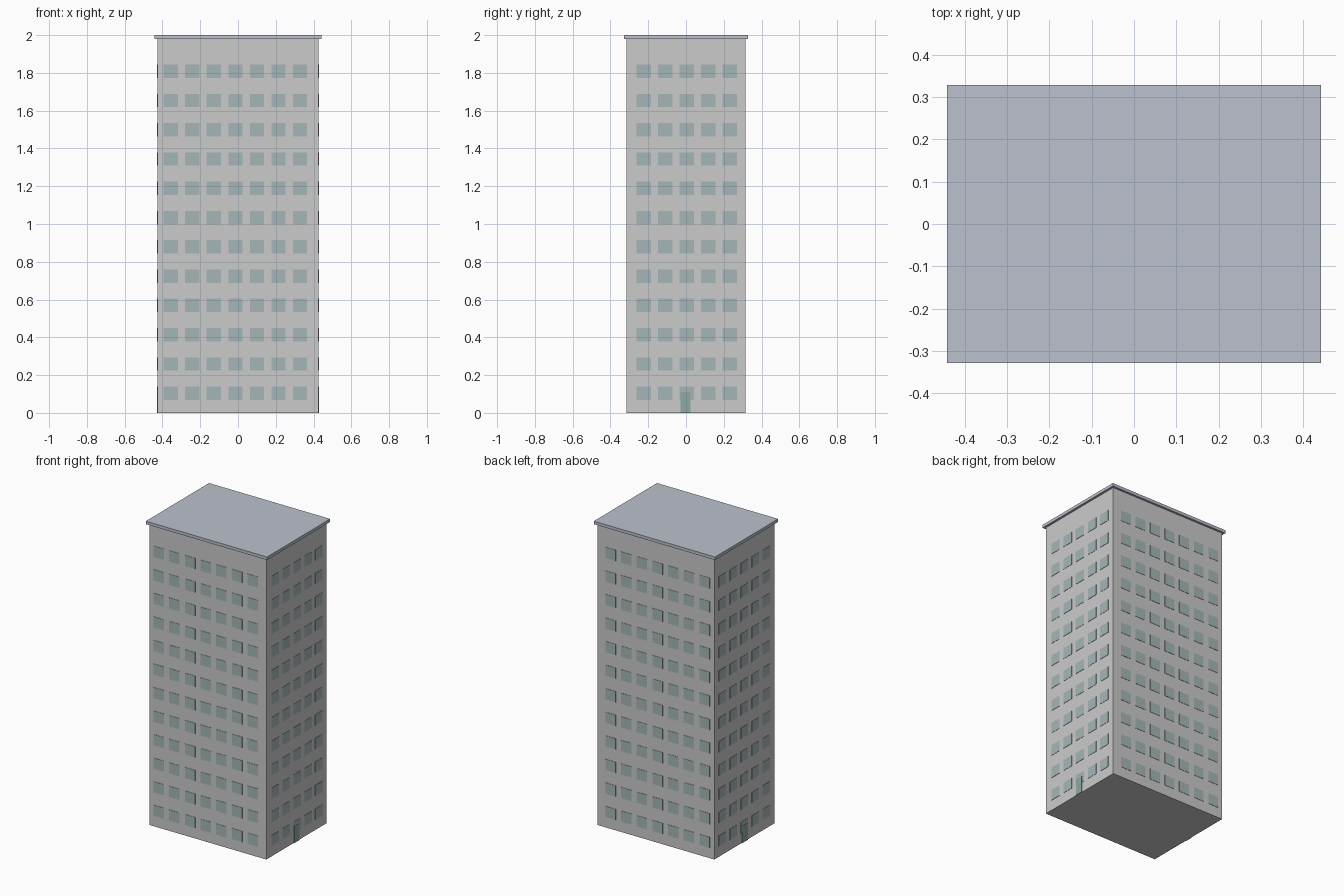
import bpy, bmesh
from mathutils import Matrix, Vector

if "Cube" in bpy.data.objects:
    bpy.data.objects.remove(bpy.data.objects["Cube"])

WX, WY = 0.426, 0.314      # half width and half depth of the tower
ROOF_Z = 1.98
PITCH = 0.114              # spacing between window columns
FLOORS, FLOOR_0, FLOOR_H = 12, 0.104, 0.155


def material(name, rgb):
    mat = bpy.data.materials.new(name)
    mat.diffuse_color = (*rgb, 1)
    mat.use_nodes = True
    mat.node_tree.nodes["Principled BSDF"].inputs["Base Color"].default_value = mat.diffuse_color
    return mat


def boxes(name, items, mat=None):
    """One object made of boxes, each given as (centre, size)."""
    bm = bmesh.new()
    for centre, size in items:
        bmesh.ops.create_cube(bm, size=1, matrix=Matrix.Translation(centre)
                              @ Matrix.Diagonal(Vector((*size, 1))))
    mesh = bpy.data.meshes.new(name)
    bm.to_mesh(mesh)
    bm.free()
    obj = bpy.data.objects.new(name, mesh)
    bpy.context.collection.objects.link(obj)
    if mat:
        mesh.materials.append(mat)
    return obj


glass = material("window_glass", (0.38, 0.47, 0.48))
door_paint = material("door_paint", (0.28, 0.40, 0.385))
roof_paint = material("roof_slate", (0.50, 0.535, 0.61))

# Tower and overhanging roof slab
boxes("tower_walls", [((0, 0, ROOF_Z / 2), (2 * WX, 2 * WY, ROOF_Z))])
boxes("roof_slab", [((0, 0, 1.99), (0.882, 0.656, 0.02))], roof_paint)

# Window grids: seven columns front and back, five on each side
floors = [FLOOR_0 + FLOOR_H * i for i in range(FLOORS)]
for name, s in (("front_windows", -1), ("back_windows", 1)):
    boxes(name, [((-0.014 + PITCH * c, s * WY, z), (0.075, 0.004, 0.071))
                 for z in floors for c in range(-3, 4)], glass)
for name, s in (("left_windows", -1), ("right_windows", 1)):
    boxes(name, [((s * WX, 0.004 + PITCH * c, z), (0.004, 0.075, 0.071))
                 for z in floors for c in range(-2, 3)], glass)

# Entrance doors at the middle of both short sides
for name, s in (("left_door", -1), ("right_door", 1)):
    boxes(name, [((s * WX, -0.002, 0.055), (0.008, 0.053, 0.11))], door_paint)
